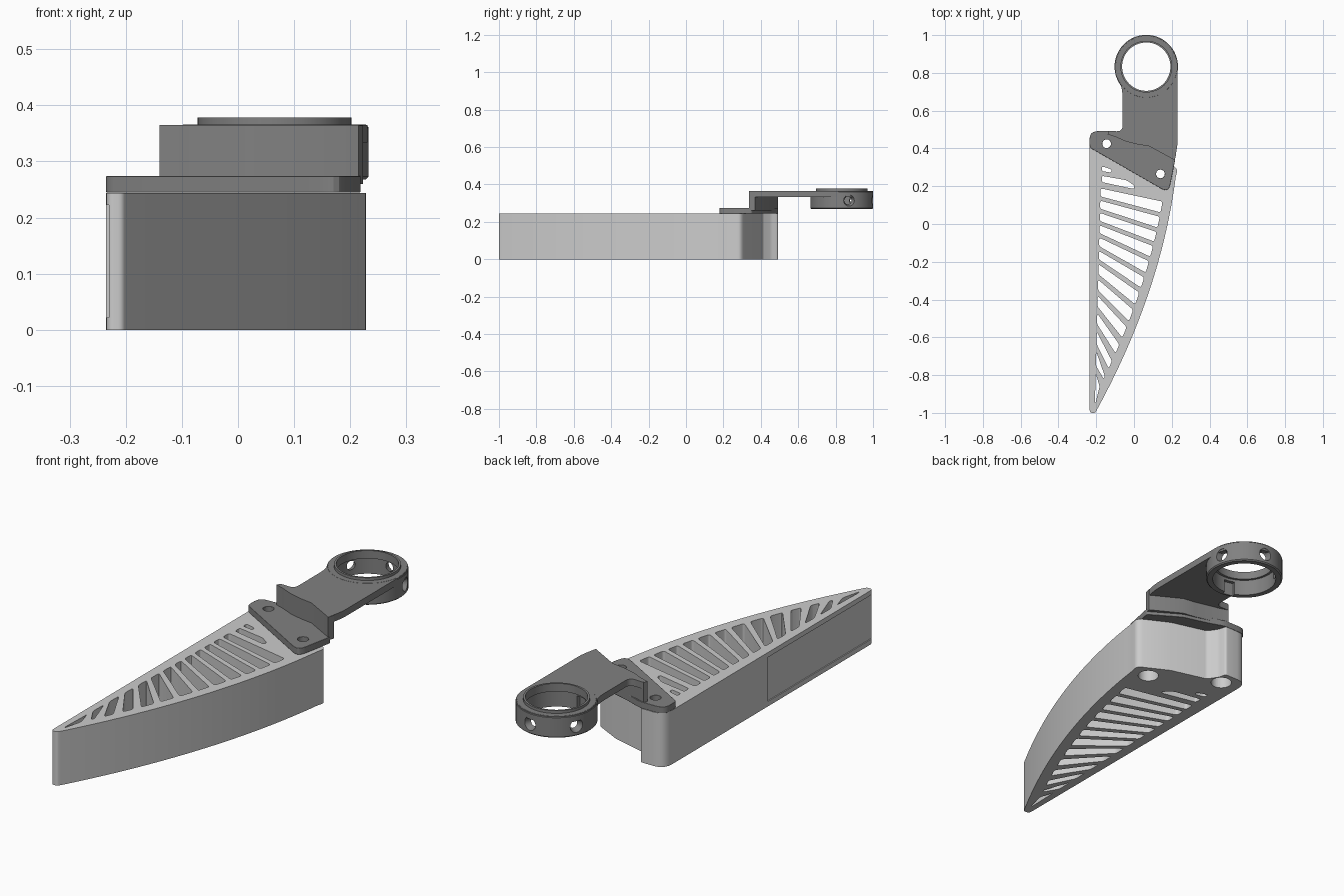
import bpy, bmesh
from math import sin, cos, pi, radians, sqrt
from mathutils import Vector, Matrix

if "Cube" in bpy.data.objects:
    bpy.data.objects.remove(bpy.data.objects["Cube"])

dark = bpy.data.materials.new("dark_grey")
dark.diffuse_color = (0.22, 0.22, 0.22, 1)
dark.use_nodes = True
dark.node_tree.nodes["Principled BSDF"].inputs["Base Color"].default_value = dark.diffuse_color


def rounded(pts):
    """Round the corners of an (x, y, radius) polygon."""
    out, n = [], len(pts)
    for i, (x, y, r) in enumerate(pts):
        p = Vector((x, y))
        if r == 0:
            out.append(p)
            continue
        a = Vector(pts[i - 1][:2]) - p
        b = Vector(pts[(i + 1) % n][:2]) - p
        a = p + a.normalized() * min(r, a.length * 0.45)
        b = p + b.normalized() * min(r, b.length * 0.45)
        for k in range(6):
            t = k / 5
            out.append(a * (1 - t) ** 2 + p * 2 * t * (1 - t) + b * t * t)
    return out


def circle(cx, cy, r, a0=0, a1=360, n=48):
    full = a1 - a0 == 360
    angs = [radians(a0 + (a1 - a0) * i / (n if full else n - 1)) for i in range(n)]
    return [Vector((cx + r * cos(a), cy + r * sin(a))) for a in angs]


def finish(ob, mat=None):
    if mat:
        ob.data.materials.append(mat)
    bpy.ops.object.select_all(action='DESELECT')
    ob.select_set(True)
    bpy.context.view_layer.objects.active = ob
    bpy.ops.object.shade_smooth_by_angle(angle=radians(28))


def link(name, bm):
    bmesh.ops.remove_doubles(bm, verts=bm.verts, dist=1e-5)
    bmesh.ops.recalc_face_normals(bm, faces=bm.faces)
    me = bpy.data.meshes.new(name)
    bm.to_mesh(me)
    bm.free()
    ob = bpy.data.objects.new(name, me)
    bpy.context.collection.objects.link(ob)
    return ob


def extrude(name, loops, z0, z1):
    """Fill a 2D outline with holes and extrude it from z0 to z1."""
    cu = bpy.data.curves.new(name + "_profile", 'CURVE')
    cu.dimensions, cu.fill_mode, cu.extrude = '2D', 'BOTH', (z1 - z0) / 2
    for loop in loops:
        s = cu.splines.new('POLY')
        s.points.add(len(loop) - 1)
        for q, v in zip(s.points, loop):
            q.co = (v.x, v.y, 0, 1)
        s.use_cyclic_u = True
    tmp = bpy.data.objects.new(name + "_profile", cu)
    bpy.context.collection.objects.link(tmp)
    bpy.context.view_layer.update()
    me = bpy.data.meshes.new_from_object(tmp.evaluated_get(bpy.context.evaluated_depsgraph_get()))
    bpy.data.objects.remove(tmp)
    bm = bmesh.new()
    bm.from_mesh(me)
    bmesh.ops.translate(bm, verts=bm.verts, vec=(0, 0, (z0 + z1) / 2))
    return link(name, bm)


def cut(ob, bm):
    """Subtract a bmesh from an object."""
    cutter = link("cutter", bm)
    cutter.hide_render = True
    m = ob.modifiers.new("cut", 'BOOLEAN')
    m.operation, m.solver, m.object = 'DIFFERENCE', 'EXACT', cutter
    bpy.context.view_layer.objects.active = ob
    bpy.ops.object.modifier_apply(modifier=m.name)
    bpy.data.objects.remove(cutter)


def cone(mat, r1, r2, depth):
    bm = bmesh.new()
    bmesh.ops.create_cone(bm, cap_ends=True, segments=32, radius1=r1, radius2=r2, depth=depth, matrix=mat)
    return bm


def box(mat):
    bm = bmesh.new()
    bmesh.ops.create_cube(bm, size=1, matrix=mat)
    return bm


# Blade-shaped body: straight left side, bowed right side, stepped back
def right_x(y):
    d = 0.28 - y
    return 0.225 - 0.12 * d - 0.169 * d * d


def left_x(y):
    return -0.182 + 0.026 * y


outline = [(-0.235, -1.0, 0.02), (-0.206, -1.0, 0.008)]
outline += [(right_x(y), y, 0) for y in [-0.985 + 1.235 * i / 28 for i in range(29)]]
outline += [(0.232, 0.295, 0.03), (0.095, 0.365, 0), (-0.075, 0.41, 0.01), (-0.105, 0.455, 0.01),
            (-0.115, 0.492, 0.01), (-0.235, 0.492, 0.06)]

# Slots between slanted ribs, steeper towards the tip
rib_left = [0.20, 0.135, 0.07, 0.005, -0.06, -0.13, -0.20, -0.28, -0.365, -0.455, -0.55, -0.655, -0.77]
rib_drop = [0.07, 0.085, 0.10, 0.11, 0.125, 0.14, 0.15, 0.16, 0.165, 0.165, 0.155, 0.13, 0.07]
slots = [[(-0.17, 0.305, 0.01), (-0.12, 0.29, 0.01), (-0.12, 0.272, 0.01), (-0.17, 0.28, 0.01)],
         [(-0.17, 0.255, 0.01), (-0.04, 0.232, 0.01), (0.0, 0.205, 0.01), (0.0, 0.185, 0.01), (-0.17, 0.222, 0.01)]]


def rib_edge(i, side):
    yl, yr = rib_left[i], rib_left[i] - rib_drop[i]
    slope = rib_drop[i] / (right_x(yr) - 0.05 - left_x(yl))
    off = side * 0.011 * sqrt(1 + min(slope, 1.6) ** 2)
    yl, yr = yl + off, yr + off
    return (left_x(yl), yl, 0.012), (right_x(yr) - 0.05, yr, 0.012)


for i in range(len(rib_left) - 1):
    a, b = rib_edge(i, -1)
    d, c = rib_edge(i + 1, 1)
    slots.append([a, b, c, d])
a, b = rib_edge(len(rib_left) - 1, -1)
slots.append([a, b, (-0.203, -0.945, 0.01), (-0.207, -0.945, 0.01)])

screws = [(-0.145, 0.425), (0.14, 0.265)]
screw_holes = [circle(x, y, 0.023, n=24) for x, y in screws]
body = extrude("slotted_body", [rounded(outline)] + [rounded(s) for s in slots] + screw_holes, 0, 0.244)
for x, y in screws:     # counterbores underneath
    cut(body, cone(Matrix.Translation((x, y, 0.08)), 0.045, 0.045, 0.24))
# Shallow side recess
cut(body, box(Matrix.Translation((-0.255, -0.675, 0.122)) @ Matrix.Diagonal((0.05, 0.85, 0.2, 1))))
finish(body)

# Bracket flange
flange = extrude("bracket_flange", [rounded([
    (-0.235, 0.405, 0.015), (0.183, 0.165, 0.045), (0.22, 0.35, 0.01), (0.08, 0.435, 0.02),
    (0.02, 0.45, 0), (-0.04, 0.467, 0), (-0.11, 0.492, 0.02), (-0.235, 0.492, 0.05)])]
    + screw_holes, 0.245, 0.274)
bev = flange.modifiers.new("soft_edges", 'BEVEL')
bev.width, bev.segments, bev.angle_limit = 0.004, 2, radians(50)
finish(flange, dark)

# Wavy upright wall
front = [(-0.14, 0.475), (-0.1, 0.462), (-0.04, 0.436), (0.02, 0.421), (0.08, 0.412), (0.215, 0.338)]
wall = extrude("bracket_wall", [[Vector(p) for p in front]
               + [Vector((x + 0.008, y + (0.017 if x < -0.05 else 0.03))) for x, y in reversed(front)]], 0.26, 0.364)
finish(wall, dark)

# Arm plate running back to the ring
cx, cy = 0.065, 0.833
arm_outline = ([(x, y, 0) for x, y in front] + [(0.231, 0.42, 0.03)]
               + [(v.x, v.y, 0) for v in circle(cx, cy, 0.166, 0, 198, 40)]
               + [(-0.061, 0.72, 0.05), (-0.061, 0.49, 0.03), (-0.13, 0.492, 0.005)])
arm = extrude("arm_plate", [rounded(arm_outline), circle(cx, cy, 0.145)], 0.334, 0.365)
finish(arm, dark)

# Ring, lathed from its section
section = [(0.168, 0.273), (0.168, 0.360), (0.163, 0.3655), (0.137, 0.3655), (0.137, 0.378), (0.128, 0.378),
           (0.128, 0.342), (0.139, 0.342), (0.139, 0.268), (0.163, 0.268)]
bm = bmesh.new()
N = 72
rows = [[bm.verts.new((cx + r * cos(2 * pi * i / N), cy + r * sin(2 * pi * i / N), z)) for r, z in section]
        for i in range(N)]
for i in range(N):
    p, q = rows[i], rows[(i + 1) % N]
    for k in range(len(section)):
        m = (k + 1) % len(section)
        bm.faces.new((p[k], q[k], q[m], p[m]))
ring = link("ring", bm)
for ang in (13.5, 84, 154.5):   # countersunk side holes
    cut(ring, cone(Matrix.Translation((cx, cy, 0.314)) @ Matrix.Rotation(radians(ang), 4, 'Z')
                   @ Matrix.Rotation(pi / 2, 4, 'Y') @ Matrix.Translation((0, 0, 0.15)), 0.0073, 0.0407, 0.1))
# Inner notch near the arm
cut(ring, box(Matrix.Translation((cx, cy, 0)) @ Matrix.Rotation(radians(258), 4, 'Z')
              @ Matrix.Translation((0.135, 0, 0.29)) @ Matrix.Diagonal((0.038, 0.05, 0.08, 1))))
finish(ring, dark)
